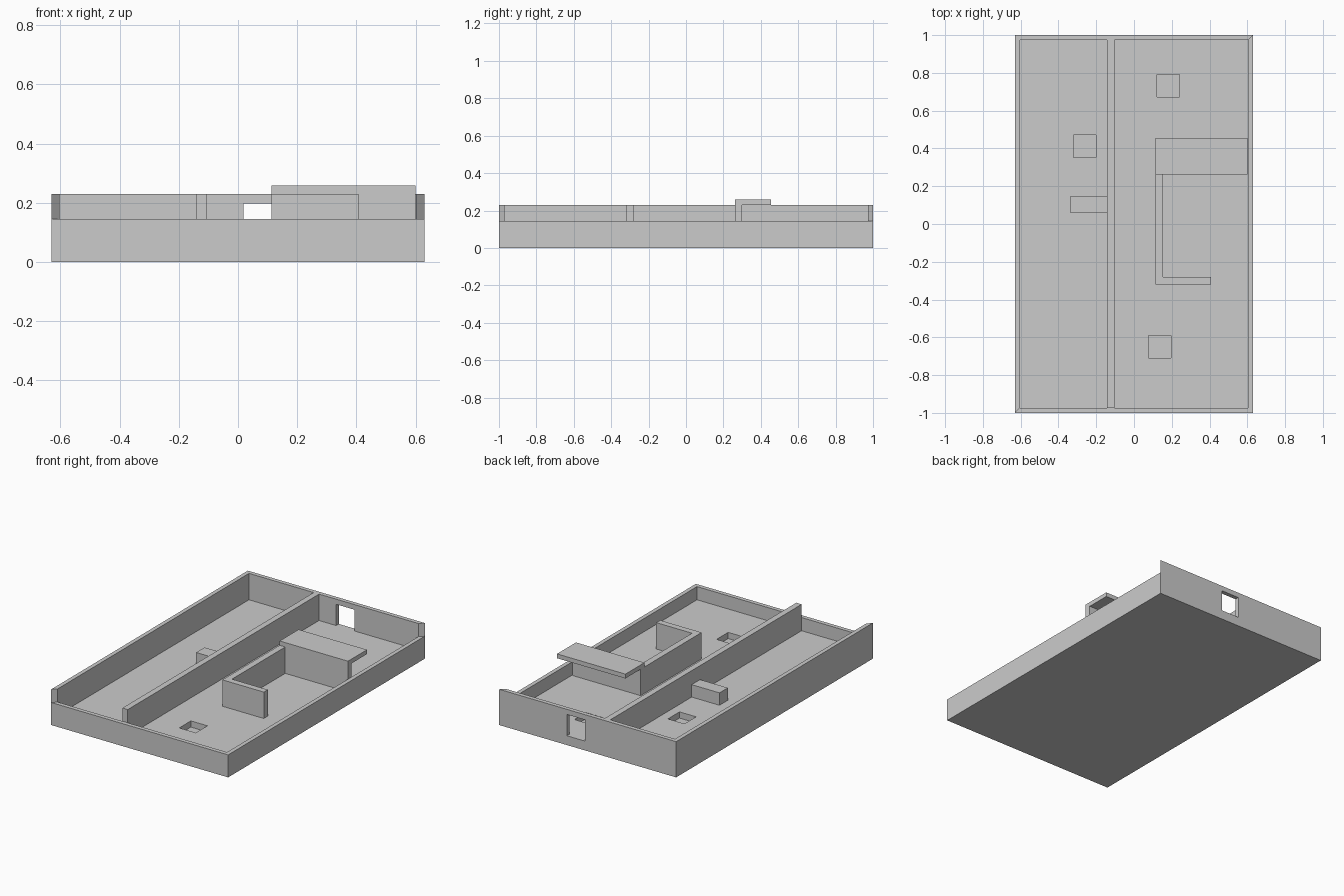
import bpy, bmesh

if "Cube" in bpy.data.objects:
    bpy.data.objects.remove(bpy.data.objects["Cube"])

X, Y, T = 0.63, 1.0, 0.027            # outer half sizes, wall thickness
FLOOR, LOW, HIGH = 0.06, 0.145, 0.23  # floor level, cut-away wall, full wall
XI, YI = X - T, Y - T                 # inner half sizes


def prism(name, outline, z0, z1):
    """Extrude a closed plan outline from z0 to z1."""
    bm = bmesh.new()
    face = bm.faces.new([bm.verts.new((x, y, z0)) for x, y in outline])
    ext = bmesh.ops.extrude_face_region(bm, geom=[face], use_keep_orig=True)
    for v in ext["geom"]:
        if isinstance(v, bmesh.types.BMVert):
            v.co.z = z1
    bmesh.ops.recalc_face_normals(bm, faces=bm.faces)
    mesh = bpy.data.meshes.new(name)
    bm.to_mesh(mesh)
    bm.free()
    obj = bpy.data.objects.new(name, mesh)
    bpy.context.collection.objects.link(obj)
    return obj


def box(name, x0, x1, y0, y1, z0, z1):
    return prism(name, [(x0, y0), (x1, y0), (x1, y1), (x0, y1)], z0, z1)


def cut(target, *bounds):
    """Subtract a box from the target."""
    cutter = box("cutter", *bounds)
    cutter.hide_render = True
    mod = target.modifiers.new("cut", 'BOOLEAN')
    mod.operation, mod.solver, mod.object = 'DIFFERENCE', 'EXACT', cutter
    bpy.context.view_layer.objects.active = target
    bpy.ops.object.modifier_apply(modifier=mod.name)
    bpy.data.objects.remove(cutter)


# Floor with three square pits
floor = box("floor", -XI, XI, -YI, YI, 0, FLOOR)
for cx, cy in [(0.182, 0.732), (-0.26, 0.412), (0.137, -0.65)]:
    cut(floor, cx - 0.059, cx + 0.059, cy - 0.059, cy + 0.059, 0.02, 0.1)

# Outer walls with mitred corners: front and right are cut away low
outer = [(-X, -Y), (X, -Y), (X, Y), (-X, Y)]
inner = [(-XI, -YI), (XI, -YI), (XI, YI), (-XI, YI)]
walls = {}
for i, (name, top) in enumerate([("front_wall", LOW), ("right_wall", LOW),
                                 ("back_wall", HIGH), ("left_wall", HIGH)]):
    j = (i + 1) % 4
    walls[name] = prism(name, [outer[i], outer[j], inner[j], inner[i]], 0, top)

# Doorway through the back wall
cut(walls["back_wall"], 0.018, 0.148, YI - 0.05, Y + 0.05, FLOOR, 0.197)

# Long partition and the low block against it
box("partition", -0.142, -0.104, -YI, YI, FLOOR, HIGH)
box("low_block", -0.34, -0.142, 0.06, 0.145, FLOOR, 0.14)

# Inner room wall, open to the right, and the slab on its back leg
prism("room_wall", [(0.113, -0.32), (0.408, -0.32), (0.408, -0.28), (0.153, -0.28),
                    (0.153, 0.262), (0.6, 0.262), (0.6, 0.3), (0.113, 0.3)], FLOOR, HIGH)
box("roof_slab", 0.113, 0.6, 0.262, 0.455, HIGH, 0.258)
